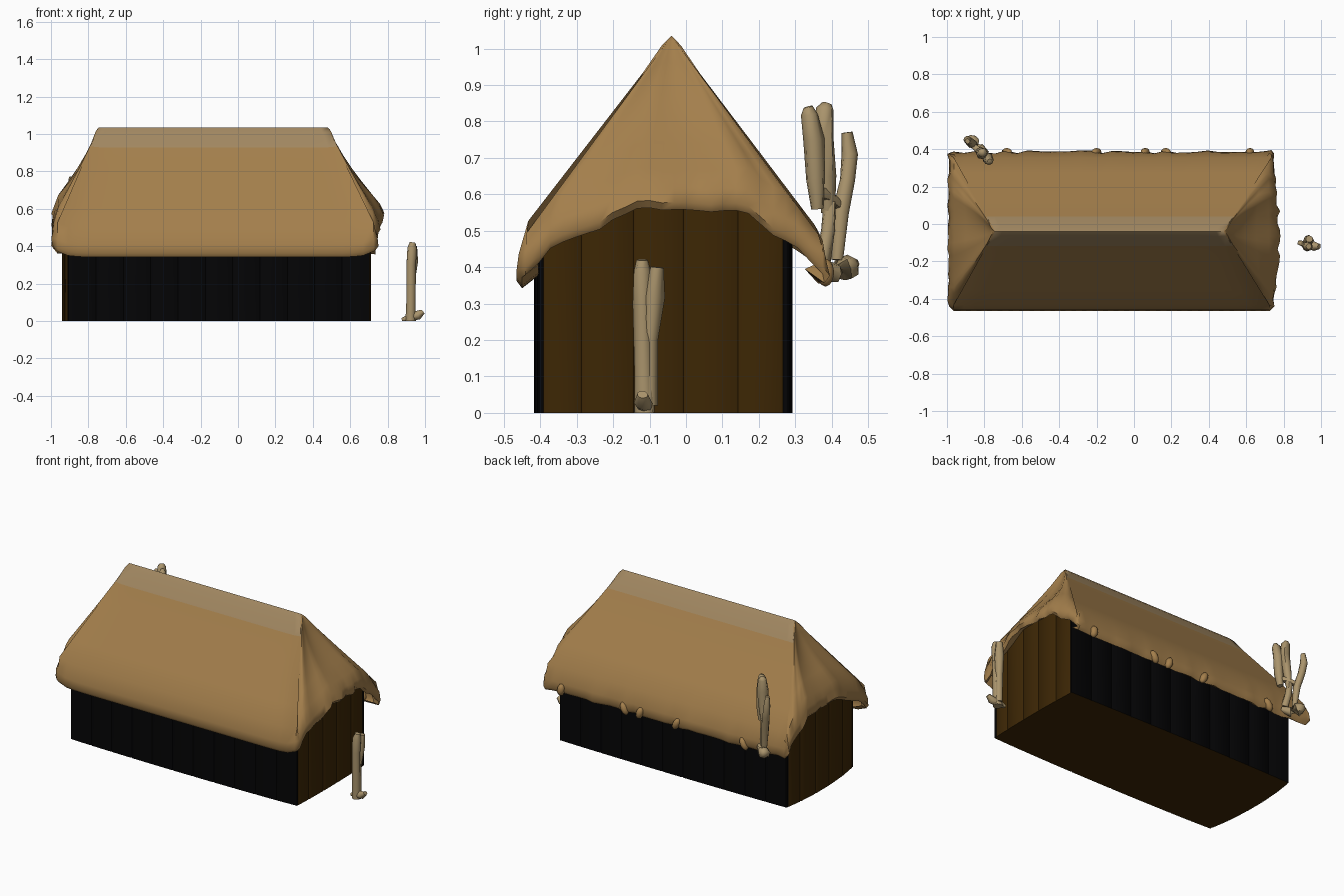
import bpy, bmesh, math, random
from mathutils import Vector

random.seed(4)
cube = bpy.data.objects.get("Cube")
if cube:
    bpy.data.objects.remove(cube, do_unlink=True)


def material(name, color):
    m = bpy.data.materials.new(name)
    m.use_nodes = True
    m.diffuse_color = (*color, 1)
    bsdf = m.node_tree.nodes["Principled BSDF"]
    bsdf.inputs["Base Color"].default_value = (*color, 1)
    bsdf.inputs["Roughness"].default_value = 0.9
    return m


thatch = material("thatch", (0.37, 0.212, 0.072))
ridge_thatch = material("ridge_thatch", (0.36, 0.245, 0.12))
brown_wood = material("brown_wood", (0.046, 0.0195, 0.0015))
black_wood = material("black_wood", (0.0012, 0.0012, 0.0016))
pale_wood = material("pale_wood", (0.40, 0.295, 0.15))


def finish(name, bm, mats, rule=None, angle=35):
    bmesh.ops.recalc_face_normals(bm, faces=bm.faces)
    bm.normal_update()
    if rule:
        for f in bm.faces:
            f.material_index = rule(f)
    mesh = bpy.data.meshes.new(name)
    bm.to_mesh(mesh)
    bm.free()
    for m in mats:
        mesh.materials.append(m)
    ob = bpy.data.objects.new(name, mesh)
    bpy.context.collection.objects.link(ob)
    bpy.ops.object.select_all(action='DESELECT')
    ob.select_set(True)
    bpy.context.view_layer.objects.active = ob
    bpy.ops.object.shade_smooth_by_angle(angle=math.radians(angle))


def loft(bm, rings):
    """Skin closed rings of points; returns the vertex rings."""
    vs = [[bm.verts.new(p) for p in r] for r in rings]
    n = len(rings[0])
    for a, b in zip(vs, vs[1:]):
        for i in range(n):
            j = (i + 1) % n
            bm.faces.new((a[i], a[j], b[j], b[i]))
    return vs


# Arched lower edge of the thatch over both gable ends
ARCH = [(-.47, .35), (-.43, .39), (-.36, .46), (-.25, .5), (-.13, .56),
        (.17, .55), (.22, .5), (.32, .44), (.4, .355)]


def arch(y):
    for (y0, z0), (y1, z1) in zip(ARCH, ARCH[1:]):
        if y <= y1:
            return z0 + (z1 - z0) * max(0, (y - y0) / (y1 - y0))
    return ARCH[-1][1]


# Plank walls: a grooved, slightly bowed outline raised to the underside of the roof
def plank_side(a, b, stops, bow):
    a, b = Vector(a), Vector(b)
    along = (b - a).normalized()
    inward = Vector((-along.y, along.x))
    length = (b - a).length
    pts = []
    for s0, s1 in zip(stops, stops[1:]):
        groove = .004 if s0 > 0 else 0
        for s, depth in ((s0, groove), (s0 + .005 / length, 0), (s1 - .005 / length, 0)):
            pts.append(a + along * s * length + inward * (depth - bow * math.sin(math.pi * s) ** .7))
    return pts


long_stops = [i / 11 for i in range(12)]
end_stops = [0, .018, .17, .38, .58, .8, .98, 1]
corners = [(-.905, -.403), (.702, -.403), (.7, .28), (-.912, .285)]
bows = [.015, .009, .009, .034]
outline = []
for i in range(4):
    outline += plank_side(corners[i], corners[(i + 1) % 4],
                          end_stops if i % 2 else long_stops, bows[i])

bm = bmesh.new()
rings = loft(bm, [[(p.x, p.y, 0) for p in outline],
                  [(p.x, p.y, arch(p.y) + .05) for p in outline]])
bm.faces.new(rings[0])


def wall_color(f):
    c = f.calc_center_median()
    is_end = abs(f.normal.x) > .7 and -.392 < c.y < .268
    return 0 if is_end or abs(f.normal.z) > .7 else 1


finish("plank_walls", bm, [brown_wood, black_wood], wall_color, 50)

# Thatched hip roof: eave outline lofted up to the ridge
RIDGE_Y, RIDGE_Z, RIDGE_L, RIDGE_R = -.04, 1.035, -.745, .48
N, M = 30, 24
FRONT, BACK = Vector((0, -1, 0)), Vector((0, 1, 0))
RIGHT, LEFT = Vector((1, 0, 0)), Vector((-1, 0, 0))
eave = []   # position, ridge x, outward direction, end weight, raggedness

for i in range(N + 1):                      # front eave, lifting at its corners
    t = i / N
    eave.append((Vector((-.965 + 1.69 * t, -.465, .342 + .03 * abs(2 * t - 1) ** 20)),
                 RIDGE_L + (RIDGE_R - RIDGE_L) * t, FRONT, 0, 0))
for i in range(M + 1):                      # right end, flaring at its middle
    t = i / M
    y, w = -.44 + .815 * t, math.sin(math.pi * t)
    eave.append((Vector((.75 + .024 * w, y, arch(y))), RIDGE_R, RIGHT, w, .01))
for i in range(N + 1):                      # back eave
    t = 1 - i / N
    eave.append((Vector((-.965 + 1.7 * t, .386, .36)),
                 RIDGE_L + (RIDGE_R - RIDGE_L) * t, BACK, 0, .009))
for i in range(M + 1):                      # left end
    t = 1 - i / M
    y = -.44 + .815 * t
    eave.append((Vector((-.994, y, arch(y))), RIDGE_L, LEFT, math.sin(math.pi * t), .006))

up = Vector((0, 0, 1))
rough = [(o + up * .8 * random.uniform(-1, 1)) * random.uniform(-r, r)
         for p, rx, o, w, r in eave]
rings = [[p - o * .06 + up * .035 for p, rx, o, w, r in eave],
         [p - o * .015 + j for (p, rx, o, w, r), j in zip(eave, rough)],
         [p + up * .02 + j for (p, rx, o, w, r), j in zip(eave, rough)],
         [p + up * .065 - o * (.006 + .01 * w) + j * .4
          for (p, rx, o, w, r), j in zip(eave, rough)]]


def slope_height(y):
    """Height of the long roof slopes at a given depth."""
    run = (y + .433) / (RIDGE_Y + .433) if y < RIDGE_Y else (.356 - y) / (.356 - RIDGE_Y)
    return .5 + (RIDGE_Z - .5) * run


shoulder = []
for p, rx, o, w, r in eave:
    q = p + up * (.155 - .045 * w) - o * (.032 + .02 * w * (o.x > 0))
    if o.x:
        q.z = max(min(q.z, slope_height(q.y)), p.z + .085)
    shoulder.append(q)
for t in (0, .2, .4, .6, .8, .95, 1):
    ring = []
    for s, (p, rx, o, w, r) in zip(shoulder, eave):
        q = s.lerp(Vector((rx, RIDGE_Y, RIDGE_Z)), t) - o * w * w * .034 * math.sin(math.pi * t)
        if t == .95:
            q += o * .006
        ring.append(q)
    rings.append(ring)

bm = bmesh.new()
loft(bm, rings)
bmesh.ops.remove_doubles(bm, verts=bm.verts, dist=.0005)


def roof_color(f):
    return 1 if f.calc_center_median().z > .925 and abs(f.normal.y) > .6 else 0


finish("thatched_roof", bm, [thatch, ridge_thatch], roof_color, 55)

# Loose straw tufts along the back eave
bm = bmesh.new()
for x in (-.68, -.2, .06, .17, .62):
    geo = bmesh.ops.create_icosphere(bm, subdivisions=2, radius=.024)
    lean = random.uniform(-.5, .5)
    for v in geo["verts"]:
        v.co.z *= 1.6
        v.co += Vector((x + lean * v.co.z, .383, .385))
finish("straw_tufts", bm, [thatch], angle=60)


# Weathered sticks: uneven tubes through (x, y, z, radius) points
def stick(name, path, sides=8):
    bm = bmesh.new()
    pts = [Vector(p[:3]) for p in path]
    rings = []
    for i, p in enumerate(pts):
        d = (pts[min(i + 1, len(pts) - 1)] - pts[max(i - 1, 0)]).normalized()
        u = d.orthogonal().normalized()
        v = d.cross(u)
        r = path[i][3]
        rings.append([p + (u * math.cos(a) + v * math.sin(a)) * r * random.uniform(.85, 1.1)
                      for a in (2 * math.pi * k / sides for k in range(sides))])
    vs = loft(bm, rings)
    bm.faces.new(vs[0])
    bm.faces.new(vs[-1])
    for vert in bm.verts:
        vert.co.z = max(vert.co.z, 0)
    finish(name, bm, [pale_wood], angle=60)


# Forked post standing outside the right end
stick("post_main", [(.922, -.113, 0, .03), (.924, -.116, .1, .026), (.925, -.118, .3, .026),
                    (.93, -.12, .39, .025), (.935, -.12, .42, .016)])
stick("post_fork", [(.925, -.1, .02, .022), (.925, -.098, .2, .022),
                    (.935, -.088, .32, .028), (.938, -.08, .4, .019)])
stick("post_foot", [(.878, -.1, .006, .01), (.92, -.11, .02, .022),
                    (.965, -.12, .03, .025), (.99, -.12, .05, .014)])

# Branch cluster propped on the back left eave
stick("branch_tall", [(-.79, .36, .56, .018), (-.785, .355, .64, .028),
                      (-.78, .348, .75, .03), (-.775, .34, .82, .024), (-.772, .335, .84, .012)])
stick("branch_tall_twin", [(-.83, .39, .55, .018), (-.82, .385, .65, .026),
                           (-.81, .376, .76, .032), (-.81, .383, .835, .024),
                           (-.812, .388, .85, .012)])
stick("branch_outer", [(-.85, .415, .42, .016), (-.86, .425, .55, .022), (-.88, .442, .64, .022),
                       (-.892, .45, .71, .022), (-.89, .442, .77, .014)])
stick("branch_lower", [(-.81, .375, .42, .022), (-.825, .39, .5, .02), (-.83, .395, .58, .018)])
stick("branch_link", [(-.78, .348, .61, .016), (-.82, .385, .6, .02), (-.86, .42, .57, .016)])
stick("branch_knot", [(-.79, .37, .4, .02), (-.83, .405, .385, .03), (-.855, .43, .395, .038),
                      (-.87, .45, .405, .034), (-.885, .465, .41, .014)])
